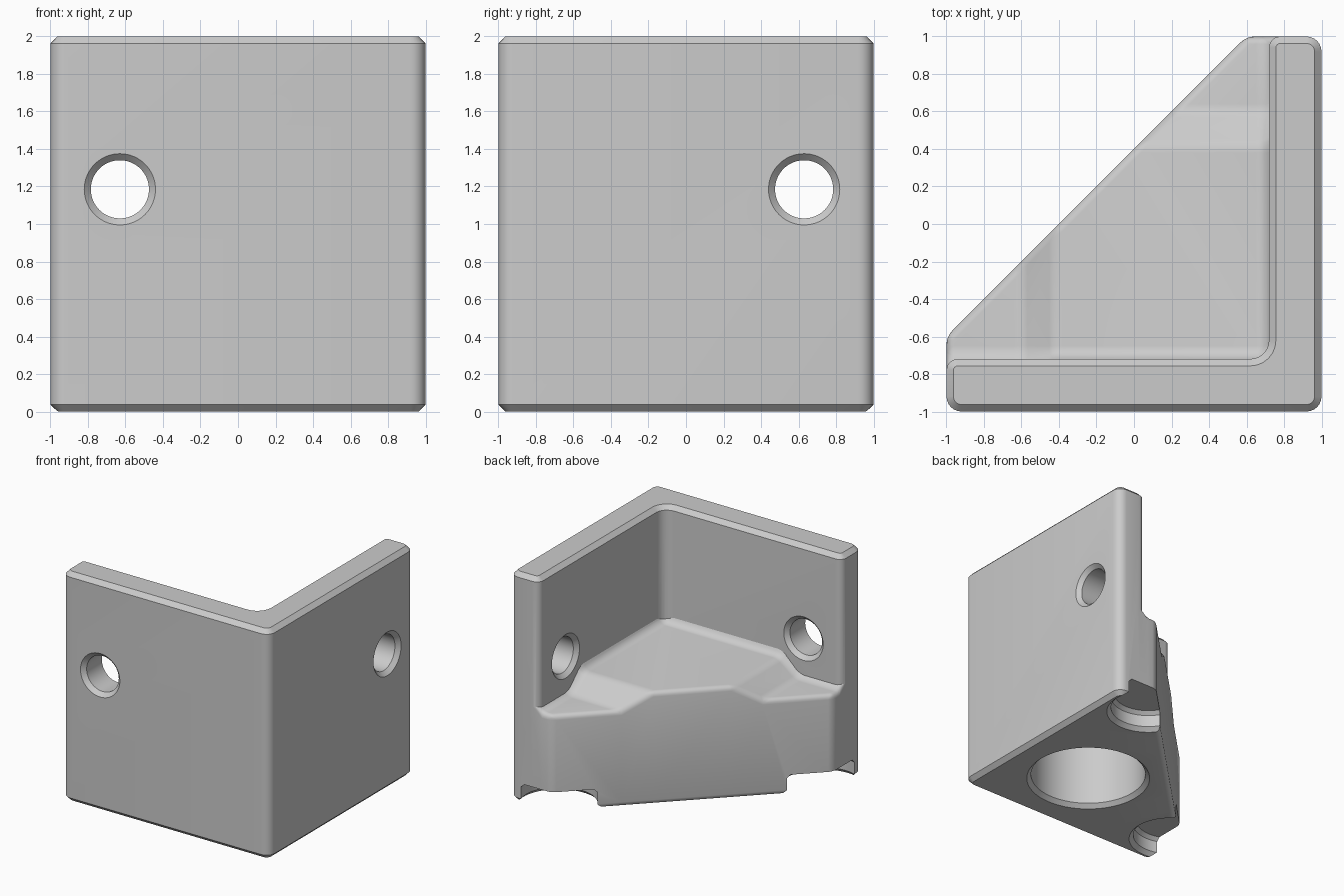
import bpy, bmesh, math
from mathutils import Vector, Matrix

cube = bpy.data.objects.get("Cube")
if cube:
    bpy.data.objects.remove(cube, do_unlink=True)

grey = bpy.data.materials.new("plain_grey")
grey.use_nodes = True
grey.diffuse_color = (0.6, 0.6, 0.6, 1)
grey.node_tree.nodes["Principled BSDF"].inputs["Base Color"].default_value = (0.6, 0.6, 0.6, 1)


def make_object(name, bm):
    bmesh.ops.recalc_face_normals(bm, faces=bm.faces)
    mesh = bpy.data.meshes.new(name)
    bm.to_mesh(mesh)
    bm.free()
    mesh.materials.append(grey)
    obj = bpy.data.objects.new(name, mesh)
    bpy.context.collection.objects.link(obj)
    return obj


def apply_modifier(obj, mod):
    bpy.ops.object.select_all(action='DESELECT')
    obj.select_set(True)
    bpy.context.view_layer.objects.active = obj
    bpy.ops.object.modifier_apply(modifier=mod.name)


def combine(obj, other, operation):
    mod = obj.modifiers.new(operation.lower(), 'BOOLEAN')
    mod.operation, mod.solver, mod.object = operation, 'EXACT', other
    apply_modifier(obj, mod)
    bpy.data.objects.remove(other, do_unlink=True)


def stack_rings(bm, rings):
    """Skin closed rings of equal size and cap both ends."""
    loops = [[bm.verts.new(p) for p in ring] for ring in rings]
    n = len(loops[0])
    for low, high in zip(loops, loops[1:]):
        for i in range(n):
            j = (i + 1) % n
            bm.faces.new((low[i], low[j], high[j], high[i]))
    bm.faces.new(loops[0][::-1])
    bm.faces.new(loops[-1])


def rounded_ring(corners, inset, z, steps=6):
    """Counter-clockwise right-angled outline with rounded corners."""
    ring = []
    for i, (x, y, r) in enumerate(corners):
        p = Vector((x, y))
        a = (Vector(corners[i - 1][:2]) - p).normalized()
        b = (Vector(corners[(i + 1) % len(corners)][:2]) - p).normalized()
        side = 1 if b.cross(a) > 0 else -1
        r = max(r - side * inset, 0.005)
        centre = p + (a + b) * (side * inset + r)
        for k in range(steps + 1):
            t = math.pi / 2 * k / steps
            q = centre - (b * math.cos(t) + a * math.sin(t)) * r
            ring.append((q.x, q.y, z))
    return ring


def lathe_cutter(name, profile, matrix, sides=64):
    bm = bmesh.new()
    turns = [2 * math.pi * i / sides for i in range(sides)]
    stack_rings(bm, [[matrix @ Vector((r * math.cos(t), r * math.sin(t), z)) for t in turns]
                     for r, z in profile])
    obj = make_object(name, bm)
    obj.hide_render = True
    return obj


# Two upright walls meeting at a right angle, chamfered top and bottom
INNER, CHAMFER = 0.72, 0.037
outline = [(-1, -1, 0.08), (1, -1, 0.08), (1, 1, 0.08),
           (INNER, 1, 0.06), (INNER, -INNER, 0.1), (-1, -INNER, 0.06)]
bm = bmesh.new()
stack_rings(bm, [rounded_ring(outline, c, z) for c, z in
                 ((CHAMFER, 0), (0, CHAMFER), (0, 2 - CHAMFER), (CHAMFER, 2))])
bracket = make_object("corner_bracket", bm)

# Triangular base block: plateau, two lower ends, and coves against the walls
PLATEAU, SHELF, COVE = 0.98, 0.84, 0.69
plan = [(-1, -0.85), (0.85, -0.85), (0.85, 1), (0.6, 1), (-1, -0.6)]
bm = bmesh.new()
stack_rings(bm, [[(x, y, z) for x, y in plan] for z in (0, PLATEAU)])
for d in (-COVE, 0.42, 0.6):
    for co, no in (((0, d, 0), (0, 1, 0)), ((-d, 0, 0), (1, 0, 0))):
        bmesh.ops.bisect_plane(bm, geom=bm.verts[:] + bm.edges[:] + bm.faces[:],
                               plane_co=co, plane_no=no)
for v in bm.verts:
    if v.co.z > 0.5:
        low = v.co.y > 0.59 or v.co.x < -0.59
        v.co.z = SHELF if low else PLATEAU
        if v.co.x > 0.8 or v.co.y < -0.8:
            v.co.z += 0.14 if low else 0.27
block = make_object("base_block", bm)
bevel = block.modifiers.new("soft_edges", 'BEVEL')
bevel.width, bevel.segments = 0.04, 4
bevel.limit_method, bevel.angle_limit = 'ANGLE', math.radians(25)
apply_modifier(block, bevel)
combine(bracket, block, 'UNION')

# Screw holes, countersunk on both sides of each wall
screw = [(0.24, -0.05), (0.155, 0.035), (0.155, 0.245), (0.24, 0.33)]
front = Matrix.Translation((-0.63, -1, 1.185)) @ Matrix.Rotation(-math.pi / 2, 4, 'X')
right = Matrix.Translation((1, 0.63, 1.185)) @ Matrix.Rotation(-math.pi / 2, 4, 'Y')
cutters = [lathe_cutter("screw_cutter", screw, m) for m in (front, right)]

# Large blind bore underneath, and a round notch under each end
bore = [(0.56, -0.05), (0.475, 0.035), (0.475, 0.7)]
cutters.append(lathe_cutter("bore_cutter", bore, Matrix.Translation((0.27, -0.27, 0)), 96))
notch = [(0.395, -0.05), (0.31, 0.035), (0.31, 0.14), (0.28, 0.17)]
for x, y in ((0.6, 0.9), (-0.9, -0.6)):
    cutters.append(lathe_cutter("notch_cutter", notch, Matrix.Translation((x, y, 0))))
for cutter in cutters:
    combine(bracket, cutter, 'DIFFERENCE')

# Single colour and smooth rounded edges
bracket.data.materials.clear()
bracket.data.materials.append(grey)
for face in bracket.data.polygons:
    face.material_index = 0
bpy.ops.object.select_all(action='DESELECT')
bracket.select_set(True)
bpy.context.view_layer.objects.active = bracket
bpy.ops.object.shade_smooth_by_angle(angle=math.radians(28))
